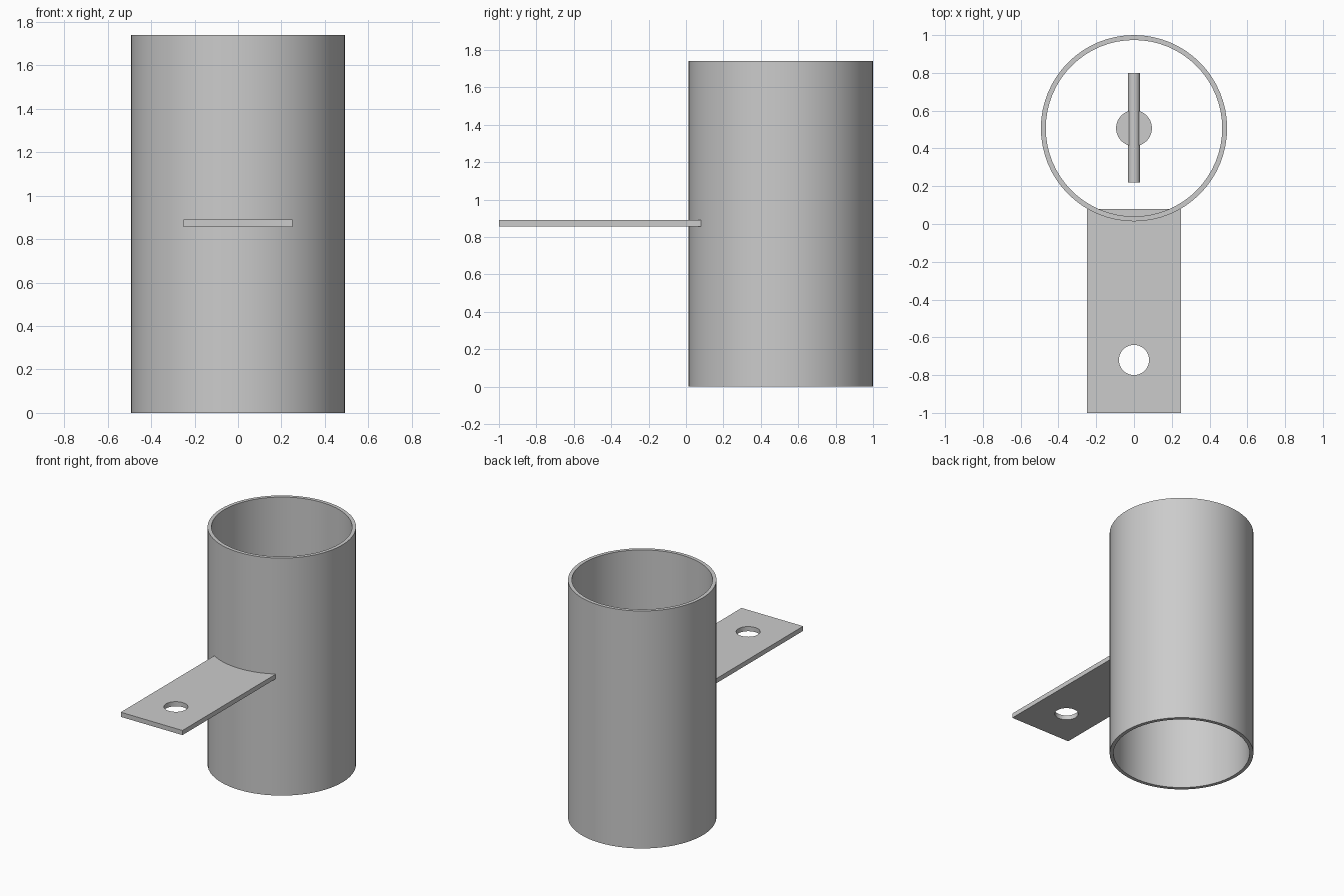
import bpy, bmesh
from math import sin, cos, tau, pi, radians

cube = bpy.data.objects.get("Cube")
if cube:
    bpy.data.objects.remove(cube)

steel = bpy.data.materials.new("grey_steel")
steel.use_nodes = True
colour = (0.6, 0.6, 0.6, 1)
steel.diffuse_color = colour
steel.node_tree.nodes["Principled BSDF"].inputs["Base Color"].default_value = colour


def circle(x, y, radius, sides):
    return [(x + radius * cos(tau * i / sides), y + radius * sin(tau * i / sides))
            for i in range(sides)]


def extruded(name, loops, height):
    """Fill nested outlines (later ones are holes) and extrude them upwards."""
    bm = bmesh.new()
    edges = []
    for loop in loops:
        verts = [bm.verts.new((x, y, 0)) for x, y in loop]
        edges += [bm.edges.new((v, verts[i - 1])) for i, v in enumerate(verts)]
    bmesh.ops.triangle_fill(bm, edges=edges, use_beauty=True)
    result = bmesh.ops.extrude_face_region(bm, geom=bm.faces[:], use_keep_orig=True)
    top = [g for g in result["geom"] if isinstance(g, bmesh.types.BMVert)]
    bmesh.ops.translate(bm, verts=top, vec=(0, 0, height))
    bmesh.ops.recalc_face_normals(bm, faces=bm.faces[:])
    mesh = bpy.data.meshes.new(name)
    bm.to_mesh(mesh)
    bm.free()
    mesh.materials.append(steel)
    obj = bpy.data.objects.new(name, mesh)
    bpy.context.collection.objects.link(obj)
    bpy.ops.object.select_all(action='DESELECT')
    obj.select_set(True)
    bpy.context.view_layer.objects.active = obj
    bpy.ops.object.shade_smooth_by_angle(angle=radians(30))
    return obj


TUBE_Y, MID_Z, THICK = 0.507, 0.873, 0.034

# Open-ended tube
extruded("tube", [circle(0, TUBE_Y, 0.493, 64), circle(0, TUBE_Y, 0.467, 64)], 1.74)

# Flat mounting tab with a bolt hole, passing through the tube wall
outline = [(-0.25, -1), (0.25, -1), (0.25, 0.08), (-0.25, 0.08)]
tab = extruded("mounting_tab", [outline, circle(0, -0.72, 0.08, 40)], THICK)
tab.location.z = MID_Z - THICK / 2

# Small disc in the middle of the tube
disc = extruded("inner_disc", [circle(0, TUBE_Y, 0.095, 40)], THICK)
disc.location.z = MID_Z - THICK / 2

# Cross rod lying front to back over the disc
rod = extruded("cross_rod", [circle(0, 0, 0.032, 24)], 0.58)
rod.rotation_euler.x = -pi / 2
rod.location = (0, 0.22, MID_Z)
